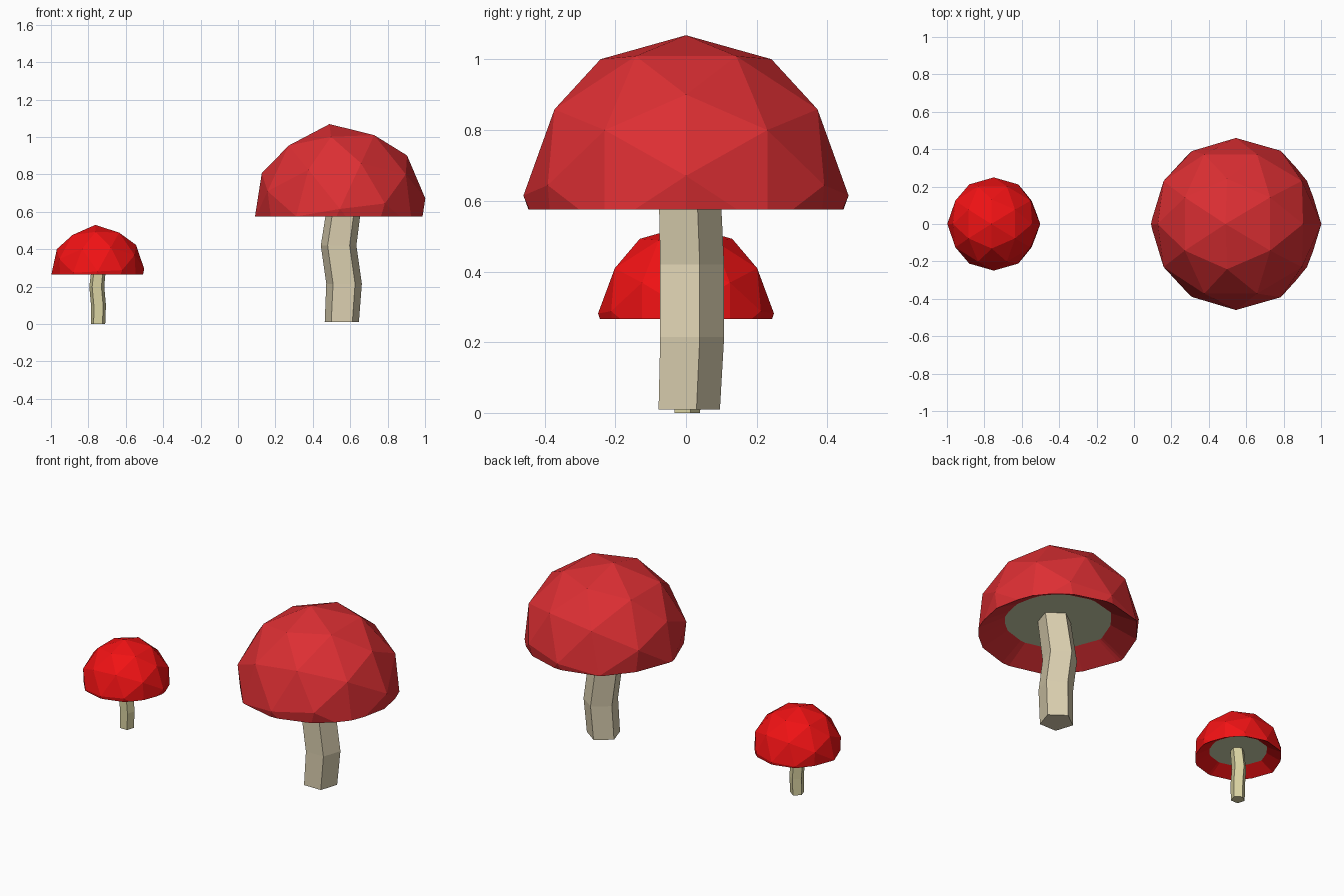
import bpy, bmesh
from math import radians, cos, sin
from mathutils import Matrix, Vector

if "Cube" in bpy.data.objects:
    bpy.data.objects.remove(bpy.data.objects["Cube"])


def material(name, rgb):
    m = bpy.data.materials.new(name)
    m.diffuse_color = (*rgb, 1)
    m.use_nodes = True
    m.node_tree.nodes["Principled BSDF"].inputs["Base Color"].default_value = m.diffuse_color
    return m


def finish(bm, name, mat):
    me = bpy.data.meshes.new(name)
    bm.to_mesh(me)
    bm.free()
    me.materials.append(mat)
    ob = bpy.data.objects.new(name, me)
    bpy.context.collection.objects.link(ob)
    return ob


# Cap: low-poly dome resting on an edge midpoint, cut flat, with a recessed underside
def cap(name, centre, r, rz, rim_z, gill_z, tilt, cap_mat, gill_mat):
    bm = bmesh.new()
    bmesh.ops.create_icosphere(bm, subdivisions=2, radius=1)
    top = next(v for v in bm.verts if len(v.link_edges) == 6)
    ends = [e.other_vert(top) for e in top.link_edges
            if len(e.other_vert(top).link_edges) == 5]
    z = top.co.normalized()
    y = (ends[0].co - ends[1].co).normalized()
    turn = Matrix((y.cross(z), y, z)).to_4x4()
    c = Vector(centre)
    bm.transform(Matrix.Translation(c) @ Matrix.Diagonal((r, r, rz, 1))
                 @ Matrix.Rotation(radians(-tilt), 4, 'Y') @ turn)
    bmesh.ops.bisect_plane(bm, geom=bm.verts[:] + bm.edges[:] + bm.faces[:],
                           plane_co=(0, 0, rim_z), plane_no=(0, 0, -1),
                           clear_outer=True)
    bmesh.ops.remove_doubles(bm, verts=bm.verts[:], dist=r * 0.03)

    # Sloping inner band of the cap
    rim = [e for e in bm.edges if e.is_boundary]
    ext = bmesh.ops.extrude_edge_only(bm, edges=rim)['geom']
    inner = [v for v in ext if isinstance(v, bmesh.types.BMVert)]
    for v in inner:
        v.co = Vector((c.x + (v.co.x - c.x) * 0.67, c.y + (v.co.y - c.y) * 0.67, gill_z))
    bmesh.ops.recalc_face_normals(bm, faces=bm.faces[:])

    # Flat pale underside
    disc = bmesh.new()
    ring = sorted((v.co.copy() for v in inner),
                  key=lambda p: -Vector((1, 0)).angle_signed(Vector((p.x - c.x, p.y - c.y))))
    f = disc.faces.new([disc.verts.new(p) for p in ring])
    f.normal_update()
    if f.normal.z > 0:
        f.normal_flip()
    finish(bm, name + "_cap", cap_mat)
    finish(disc, name + "_gills", gill_mat)


# Stem: five-sided tube along a slightly crooked path of (x, y, z, radius)
def stem(name, path, mat):
    bm = bmesh.new()
    rings = []
    for x, y, z, r in path:
        rings.append([bm.verts.new((x + r * cos(radians(90 + 72 * i)),
                                    y + r * sin(radians(90 + 72 * i)), z))
                      for i in range(5)])
    for a, b in zip(rings, rings[1:]):
        for i in range(5):
            j = (i + 1) % 5
            bm.faces.new((a[i], a[j], b[j], b[i]))
    bm.faces.new(rings[0][::-1])
    bm.faces.new(rings[-1])
    finish(bm, name + "_stem", mat)


# Large mushroom
gills = material("gills", (0.62, 0.65, 0.42))
cap("large", (0.545, 0, 0.615), 0.46, 0.457, 0.575, 0.655, 7,
    material("large_cap_red", (0.72, 0.028, 0.033)), gills)
stem("large", [(0.555, 0, 0.01, 0.096), (0.567, 0.008, 0.215, 0.1),
               (0.538, 0.008, 0.42, 0.1), (0.572, 0, 0.66, 0.096)],
     material("large_stem_cream", (0.70, 0.62, 0.43)))

# Small mushroom
cap("small", (-0.75, 0, 0.281), 0.249, 0.249, 0.265, 0.31, 3,
    material("small_cap_red", (0.88, 0.006, 0.007)), gills)
stem("small", [(-0.748, 0, 0, 0.04), (-0.746, 0.002, 0.1, 0.042),
               (-0.755, 0.002, 0.2, 0.042), (-0.743, 0, 0.312, 0.04)],
     material("small_stem_cream", (0.70, 0.65, 0.36)))
